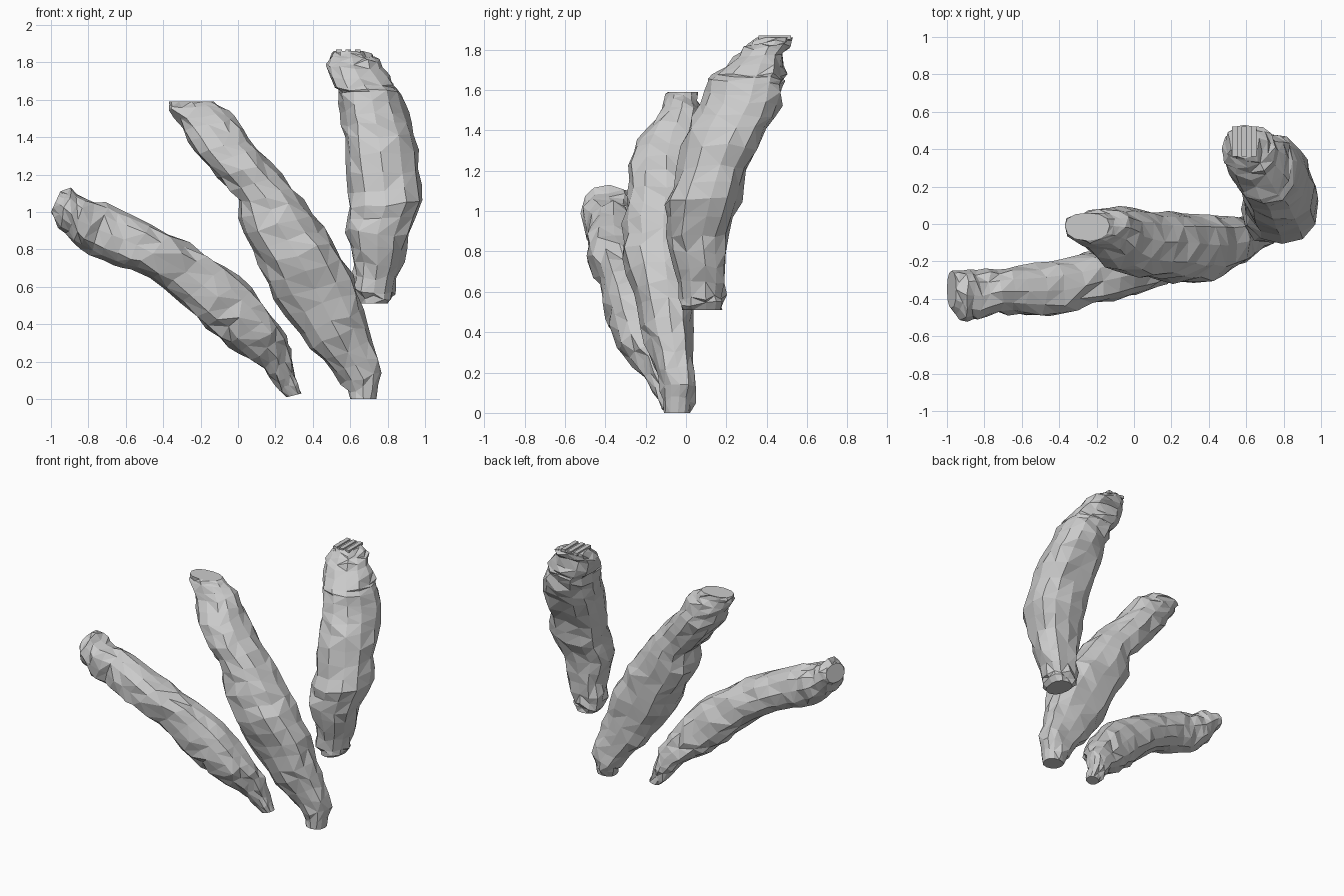
import bpy, bmesh, math, random
from mathutils import Vector

if "Cube" in bpy.data.objects:
    bpy.data.objects.remove(bpy.data.objects["Cube"])

# One plain grey for everything
grey = bpy.data.materials.new("stone grey")
grey.use_nodes = True
COLOUR = (0.6, 0.6, 0.6, 1)
grey.diffuse_color = COLOUR
grey.node_tree.nodes["Principled BSDF"].inputs["Base Color"].default_value = COLOUR

SIDES = 12       # corners of each cross-section
ROUGHNESS = 0.014


def finish(name, bm):
    bmesh.ops.recalc_face_normals(bm, faces=bm.faces)
    mesh = bpy.data.meshes.new(name)
    bm.to_mesh(mesh)
    bm.free()
    mesh.materials.append(grey)
    obj = bpy.data.objects.new(name, mesh)
    bpy.context.collection.objects.link(obj)
    return obj


def boxy(value, power=0.88):
    """Push a sine or cosine outwards so the section is a rounded box."""
    return math.copysign(abs(value) ** power, value)


def refine(stations, steps):
    """Put evenly blended stations between the given ones."""
    result = []
    for low, high in zip(stations, stations[1:]):
        for step in range(steps):
            t = step / steps
            result.append([a + (b - a) * t for a, b in zip(low, high)])
    return result + [list(stations[-1])]


def lumpy_finger(name, stations, seed, widest=0.5, steps=2):
    """Loft through stations: left edge x, z; right edge x, z; front y, back y.
    The sections are broadest at the given fraction from front to back."""
    rng = random.Random(seed)
    bm = bmesh.new()
    rings = []
    rows = refine(stations, steps)
    for index, (lx, lz, rx, rz, front, back) in enumerate(rows):
        is_end = index in (0, len(rows) - 1)
        middle = front + (back - front) * widest
        centre = Vector(((lx + rx) / 2, middle, (lz + rz) / 2))
        across = Vector(((rx - lx) / 2, 0, (rz - lz) / 2))
        along = across.cross(Vector((0, 1, 0))).normalized()
        ring = []
        for side in range(SIDES):
            angle = math.tau * side / SIDES
            reach = back - middle if math.sin(angle) > 0 else middle - front
            offset = across * boxy(math.cos(angle))
            offset.y = reach * boxy(math.sin(angle))
            if not is_end:
                offset += offset.normalized() * rng.uniform(-ROUGHNESS, ROUGHNESS)
                offset += along * rng.uniform(-ROUGHNESS, ROUGHNESS)
            point = centre + offset
            point.x = max(-1, min(point.x, 1))
            point.z = max(point.z, 0)
            ring.append(bm.verts.new(point))
        rings.append(ring)

    # Skin the rings with triangles whose diagonals vary, then close the ends
    for low, high in zip(rings, rings[1:]):
        for side in range(SIDES):
            after = (side + 1) % SIDES
            a, b, c, d = low[side], low[after], high[after], high[side]
            if rng.random() < 0.5:
                bm.faces.new((a, b, c))
                bm.faces.new((a, c, d))
            else:
                bm.faces.new((a, b, d))
                bm.faces.new((b, c, d))
    bm.faces.new(rings[0])
    bm.faces.new(rings[-1])
    return finish(name, bm)


# Low finger leaning far to the right
lumpy_finger("low_finger", [
    (0.26, 0.01, 0.34, 0.03, -0.12, -0.03),
    (0.2, 0.09, 0.3, 0.14, -0.16, -0.03),
    (0.13, 0.17, 0.28, 0.28, -0.23, -0.05),
    (0.0, 0.25, 0.22, 0.39, -0.33, -0.07),
    (-0.1, 0.33, 0.13, 0.52, -0.37, -0.09),
    (-0.22, 0.43, 0.02, 0.65, -0.41, -0.12),
    (-0.4, 0.59, -0.16, 0.77, -0.44, -0.17),
    (-0.56, 0.69, -0.36, 0.88, -0.5, -0.21),
    (-0.67, 0.72, -0.56, 0.99, -0.49, -0.23),
    (-0.79, 0.77, -0.7, 1.04, -0.47, -0.25),
    (-0.88, 0.84, -0.82, 1.07, -0.52, -0.25),
    (-0.95, 0.92, -0.89, 1.12, -0.51, -0.25),
    (-1.0, 1.0, -0.95, 1.11, -0.45, -0.25),
], seed=3)

# Middle finger, the longest
lumpy_finger("middle_finger", [
    (0.6, 0.0, 0.74, 0.0, -0.11, 0.02),
    (0.56, 0.08, 0.78, 0.14, -0.12, 0.05),
    (0.45, 0.21, 0.72, 0.31, -0.17, 0.04),
    (0.33, 0.35, 0.67, 0.48, -0.22, 0.04),
    (0.2, 0.53, 0.62, 0.65, -0.26, 0.05),
    (0.12, 0.71, 0.51, 0.84, -0.32, 0.06),
    (0.02, 0.89, 0.4, 0.98, -0.31, 0.06),
    (0.0, 1.05, 0.29, 1.13, -0.28, 0.06),
    (-0.11, 1.18, 0.16, 1.27, -0.29, 0.07),
    (-0.22, 1.31, 0.07, 1.39, -0.25, 0.09),
    (-0.3, 1.44, -0.02, 1.5, -0.14, 0.08),
    (-0.36, 1.54, -0.09, 1.56, -0.1, 0.06),
    (-0.37, 1.59, -0.13, 1.59, -0.09, 0.06),
], seed=8, widest=0.54)

# Tall finger on the left, leaning backwards, with a ledge near its top
lumpy_finger("tall_finger", [
    (0.65, 0.51, 0.8, 0.51, -0.02, 0.18),
    (0.61, 0.58, 0.84, 0.57, -0.04, 0.19),
    (0.61, 0.72, 0.88, 0.72, -0.06, 0.2),
    (0.57, 0.9, 0.92, 0.87, -0.1, 0.2),
    (0.59, 1.02, 0.99, 1.06, -0.1, 0.27),
    (0.58, 1.2, 0.97, 1.22, -0.04, 0.31),
    (0.56, 1.4, 0.94, 1.42, 0.01, 0.41),
    (0.55, 1.53, 0.91, 1.53, 0.07, 0.47),
    (0.54, 1.64, 0.87, 1.64, 0.1, 0.49),
    (0.51, 1.67, 0.84, 1.68, 0.14, 0.49),
    (0.47, 1.77, 0.78, 1.78, 0.24, 0.49),
    (0.48, 1.82, 0.74, 1.83, 0.3, 0.52),
    (0.51, 1.86, 0.67, 1.86, 0.35, 0.53),
], seed=5, widest=0.6)

# Thin ridges across the cut top of the tall finger
bm = bmesh.new()
bmesh.ops.create_cube(bm, size=1)
for vert in bm.verts:
    vert.co = Vector((0.54 + vert.co.x * 0.03, 0.44 + vert.co.y * 0.16, 1.86 + vert.co.z * 0.02))
ridges = finish("top_ridges", bm)
repeat = ridges.modifiers.new("repeat", "ARRAY")
repeat.count = 3
repeat.use_relative_offset = False
repeat.use_constant_offset = True
repeat.constant_offset_displace = (0.05, 0, 0)
